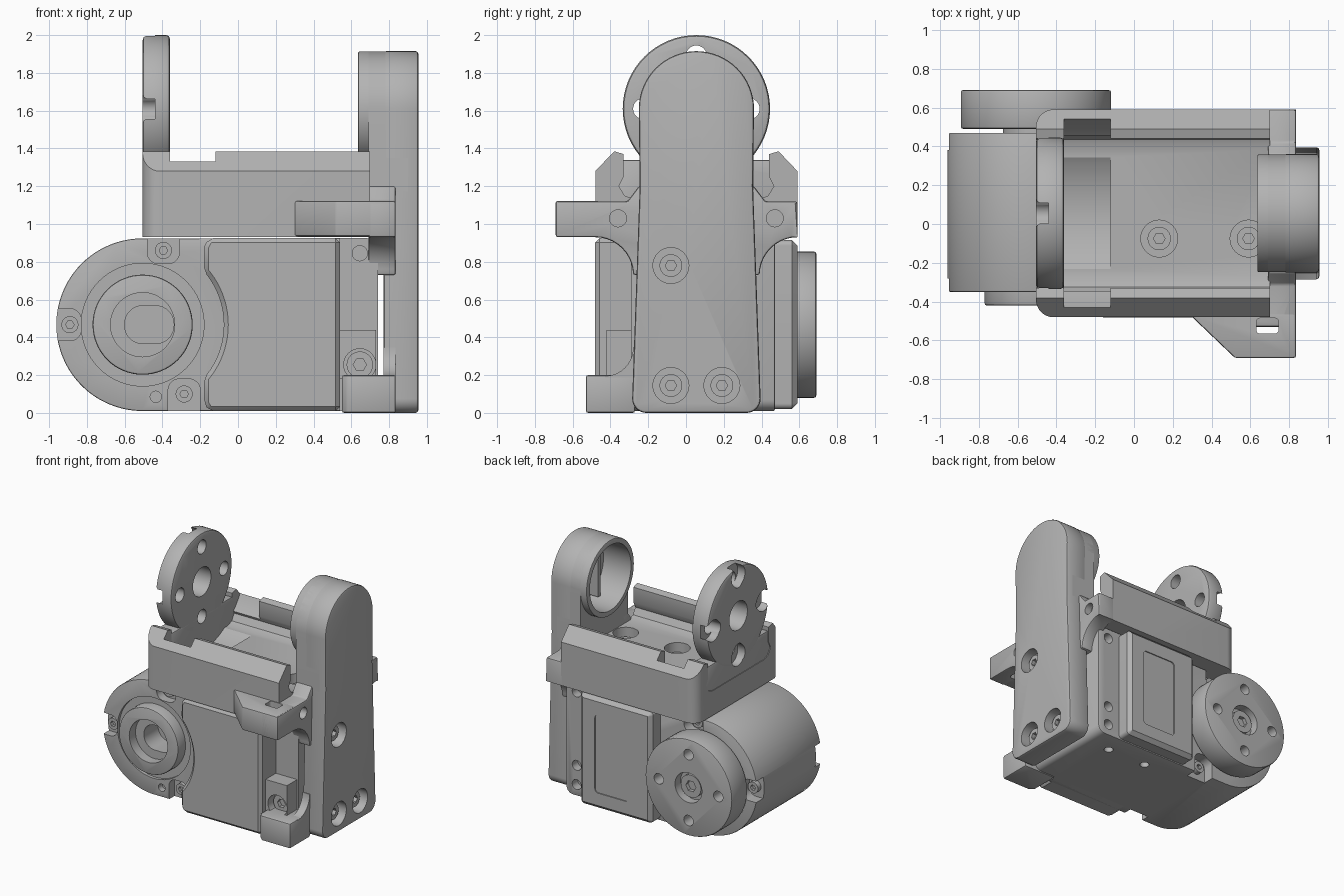
import bpy, bmesh
from math import cos, sin, pi, radians, asin

if "Cube" in bpy.data.objects:
    bpy.data.objects.remove(bpy.data.objects["Cube"])

grey = bpy.data.materials.new("plain grey")
grey.use_nodes = True
grey.diffuse_color = (0.45, 0.45, 0.45, 1)
grey.node_tree.nodes["Principled BSDF"].inputs["Base Color"].default_value = (0.45, 0.45, 0.45, 1)

AXIS = {"x": lambda u, v, w: (w, u, v), "y": lambda u, v, w: (u, w, v), "z": lambda u, v, w: (u, v, w)}
parts = []


def modify(ob, kind, **settings):
    mod = ob.modifiers.new(kind.lower(), kind)
    for key, value in settings.items():
        setattr(mod, key, value)
    bpy.context.view_layer.objects.active = ob
    bpy.ops.object.modifier_apply(modifier=mod.name)


def prism(name, axis, pts, a, b, bevel=0.0, seg=2):
    """Extrude an outline along an axis from a to b."""
    bm = bmesh.new()
    place = AXIS[axis]
    low, high = [[bm.verts.new(place(u, v, w)) for u, v in pts] for w in (a, b)]
    n = len(pts)
    bm.faces.new(low)
    bm.faces.new(high)
    for i in range(n):
        j = (i + 1) % n
        bm.faces.new((low[i], low[j], high[j], high[i]))
    bmesh.ops.recalc_face_normals(bm, faces=bm.faces)
    mesh = bpy.data.meshes.new(name)
    bm.to_mesh(mesh)
    bm.free()
    ob = bpy.data.objects.new(name, mesh)
    bpy.context.collection.objects.link(ob)
    mesh.materials.append(grey)
    parts.append(ob)
    if bevel:
        modify(ob, "BEVEL", width=bevel, segments=seg, limit_method="ANGLE", angle_limit=radians(30))
    return ob


def arc(u, v, r, start=0, end=360, n=48):
    full = end - start == 360
    steps = n if full else n + 1
    return [(u + r * cos(radians(start + (end - start) * i / n)),
             v + r * sin(radians(start + (end - start) * i / n))) for i in range(steps)]


def disc(name, axis, u, v, r, a, b, bevel=0.0, n=48):
    return prism(name, axis, arc(u, v, r, n=n), a, b, bevel)


def rounded(u0, v0, u1, v1, r):
    return (arc(u1 - r, v1 - r, r, 0, 90, 8) + arc(u0 + r, v1 - r, r, 90, 180, 8)
            + arc(u0 + r, v0 + r, r, 180, 270, 8) + arc(u1 - r, v0 + r, r, 270, 360, 8))


def rect(u0, v0, u1, v1):
    return [(u0, v0), (u1, v0), (u1, v1), (u0, v1)]


def carve(ob, *cutters, op="DIFFERENCE"):
    for c in cutters:
        modify(ob, "BOOLEAN", operation=op, solver="EXACT", object=c)
        parts.remove(c)
        bpy.data.objects.remove(c)


def hole(axis, u, v, r, a, b, n=32):
    return disc("hole", axis, u, v, r, a, b, n=n)


def screw(name, axis, u, v, r, a, b):
    """Screw head with a hexagonal socket sunk in from side b."""
    head = disc(name, axis, u, v, r, a, b, n=32)
    carve(head, hole(axis, u, v, r * 0.5, (a + b) / 2, b + (b - a), n=6))


CX, CZ = -0.505, 0.467   # output axis of the actuator
HY, HZ = 0.055, 1.61     # hinge axis of the bracket

# Actuator case with round drum end
case = prism("actuator_case", "y", arc(CX, CZ, 0.457, 90, 270, 48)
             + arc(0.68, 0.07, 0.06, 270, 360, 8) + arc(0.68, 0.865, 0.06, 0, 90, 8), -0.35, 0.47, 0.008)
carve(case, prism("front_step", "y", rect(0.54, -0.1, 0.9, 1.1), -0.6, -0.29))
carve(case, prism("ring_recess", "y", arc(CX, CZ, 0.325, n=64), -0.6, -0.325))
SPOTS = [(-0.89, CZ, rounded(-1.1, CZ - 0.085, -0.83, CZ + 0.085, 0.06)),
         (-0.395, 0.86, rounded(-0.48, 0.79, -0.31, 1.1, 0.06)),
         (-0.285, 0.1, rounded(-0.37, -0.2, -0.2, 0.18, 0.06))]
for u, v, outline in SPOTS:
    carve(case, prism("notch", "y", outline, -0.6, -0.28), prism("notch", "y", outline, 0.38, 0.8))
    screw("drum_screw_front", "y", u, v, 0.045, -0.27, -0.32)
    screw("drum_screw_back", "y", u, v, 0.045, 0.37, 0.42)
carve(case, hole("y", -0.435, 0.085, 0.03, -0.6, -0.3), hole("y", CX, CZ, 0.17, -0.6, -0.1),
      hole("y", 0.645, 0.845, 0.04, -0.6, -0.2), hole("y", 0.645, 0.255, 0.05, -0.6, -0.2))
for x, z in ((0.645, 0.845), (0.645, 0.255), (0.645, 0.1)):
    carve(case, hole("y", x, z, 0.04, 0.4, 0.8))
for x in (0.15, 0.5):
    carve(case, hole("z", x, 0.3, 0.035, -0.1, 0.06))

# Front bearing ring with bore and slotted floor
ring = disc("bearing_ring", "y", CX, CZ, 0.265, -0.42, -0.2, 0.012, n=64)
carve(ring, hole("y", CX, CZ, 0.17, -0.6, -0.1, 48))
floor = disc("bore_floor", "y", CX, CZ, 0.18, -0.34, -0.1)
carve(floor, prism("slot", "y", rounded(-0.6, CZ - 0.1, -0.34, CZ + 0.1, 0.095), -0.5, -0.16))

# Front and back covers, waisted around the drum
half = radians(41)
waist = arc(CX, CZ, 0.43, -41, 41, 20)
front = [(0.54, 0.01), (0.54, 0.925), (-0.155, 0.925), (-0.18, 0.88)] + waist[::-1] + [(-0.18, 0.05), (-0.155, 0.01)]
prism("front_cover", "y", front, -0.482, -0.25, 0.028, 1)
back = prism("back_cover", "y", rounded(-0.1, 0.02, 0.54, 0.915, 0.03), 0.4, 0.59, 0.03, 1)
carve(back, prism("label_recess", "y", rounded(0.1, 0.15, 0.4, 0.78, 0.03), 0.582, 0.7))

# Output horn at the back
disc("output_shaft", "y", CX, CZ, 0.17, 0.45, 0.52)
horn = disc("output_horn", "y", CX, CZ, 0.387, 0.49, 0.69, 0.012, n=64)
carve(horn, hole("y", CX, CZ, 0.12, 0.62, 0.9))
for k in range(4):
    carve(horn, hole("y", CX + 0.265 * cos(k * pi / 2), CZ + 0.265 * sin(k * pi / 2), 0.042, 0.56, 0.9))
screw("horn_screw", "y", CX, CZ, 0.09, 0.6, 0.66)

# Small connector block beside the front cover
block = prism("connector_block", "y", rect(0.535, 0.18, 0.73, 0.44), -0.42, -0.25)
carve(block, hole("y", 0.645, 0.255, 0.085, -0.6, -0.34))
screw("connector_screw", "y", 0.645, 0.255, 0.07, -0.3, -0.37)

# Channel tray on top of the actuator
side = [(0.535, 0.93), (0.535, 1.28), (0.435, 1.385), (0.385, 1.37), (0.385, 1.25), (0.41, 1.2), (0.38, 1.15), (0.33, 1.13)]
tray = prism("tray", "x", [(HY + u, v) for u, v in side] + [(HY - u, v) for u, v in side[::-1]], -0.505, 0.7)
carve(tray, prism("trough", "x", arc(HY, HZ, 0.56, n=64), -0.36, -0.12))
carve(tray, prism("tray_corners", "z", rounded(-0.505, -0.48, 0.9, 0.59, 0.09), 0.5, 1.6), op="INTERSECT")
for x in (0.13, 0.59):
    carve(tray, hole("z", x, -0.075, 0.095, 1.04, 1.5), hole("z", x, -0.075, 0.05, 0.98, 1.5))
    screw("tray_screw", "z", x, -0.075, 0.06, 1.0, 1.07)
end = prism("tray_end_wall", "x", [(-0.42, 0.95), (0.53, 0.95), (0.53, 1.26), (0.44, 1.34), (-0.33, 1.34), (-0.42, 1.26)],
            -0.5, -0.36, 0.01)

# Round hinge plate with screw pockets
plate = disc("hinge_plate", "x", HY, HZ, 0.39, -0.505, -0.36, 0.02, n=64)
for ob in (plate, end):
    carve(ob, hole("x", HY, HZ, 0.115, -0.8, 0))
    for k in range(4):
        c, s = cos(k * pi / 2), sin(k * pi / 2)
        carve(ob, hole("x", HY + 0.28 * c, HZ + 0.28 * s, 0.055, -0.8, 0),
              hole("x", HY + 0.32 * c, HZ + 0.32 * s, 0.085, -0.8, -0.44))

# Tall side arm with cup at the top
outline = arc(HY, HZ, 0.305, 0, 180, 32) + [(-0.245, 1.2)] + arc(-0.21, 0.075, 0.075, 180, 270, 8) \
    + arc(0.32, 0.075, 0.075, 270, 360, 8) + [(0.355, 1.2)]
arm = prism("side_arm", "x", outline, 0.77, 0.955, 0.015)
upper = prism("upper_arm", "x", arc(HY, HZ, 0.303, 0, 180, 32) + [(-0.245, 0.95), (0.355, 0.95)], 0.69, 0.9)
cup = disc("cup_rim", "x", HY, HZ, 0.303, 0.635, 0.9, 0.008, n=64)
for ob in (arm, upper, cup):
    carve(ob, hole("x", HY, HZ, 0.262, 0.4, 0.88, 64))
for y in (-0.04, 0.15):
    prism("cup_rib", "x", rect(y - 0.015, 1.38, y + 0.015, 1.84), 0.8, 0.9)
for y, z in ((-0.08, 0.78), (-0.08, 0.145), (0.19, 0.145)):
    carve(arm, hole("x", y, z, 0.095, 0.87, 1.1))
    screw("arm_screw", "x", y, z, 0.06, 0.85, 0.91)

# Cross bar with flared fillets into the arm
under_l = arc(-0.48, 0.73, 0.2, 90, 0, 10)
under_r = arc(0.59, 0.73, 0.2, 180, 90, 10)
bar = prism("cross_bar", "x", [(-0.69, 1.12), (-0.69, 0.93)] + under_l + under_r
            + [(0.59, 0.93), (0.59, 1.12), (0.42, 1.12), (0.36, 1.2), (-0.25, 1.2), (-0.31, 1.12)], 0.69, 0.835, 0.012)
for y in (-0.36, 0.47):
    carve(bar, hole("x", y, 1.03, 0.045, 0.78, 1.0))

# Cable ear at the front
ear = prism("cable_ear", "z", [(0.3, -0.46), (0.3, -0.48), (0.52, -0.69), (0.83, -0.69), (0.83, -0.46)], 0.935, 1.122, 0.012)
slot = rounded(0.63, -0.565, 0.745, -0.485, 0.02)
carve(ear, prism("ear_slot", "z", slot, 0.8, 1.3))
carve(bar, prism("ear_slot", "z", slot, 0.8, 1.3))

# Foot at the base of the arm
prism("foot", "z", [(0.55, -0.27), (0.55, -0.5), (0.58, -0.53), (0.835, -0.53), (0.835, -0.27)], 0.0, 0.2, 0.012)
prism("foot_fillet", "x", [(-0.2, 0.1), (-0.43, 0.1)] + arc(-0.43, 0.345, 0.15, 270, 360, 10) + [(-0.2, 0.345)], 0.77, 0.835)

for ob in parts:
    bpy.ops.object.select_all(action="DESELECT")
    ob.select_set(True)
    bpy.context.view_layer.objects.active = ob
    bpy.ops.object.shade_smooth_by_angle(angle=radians(30))
